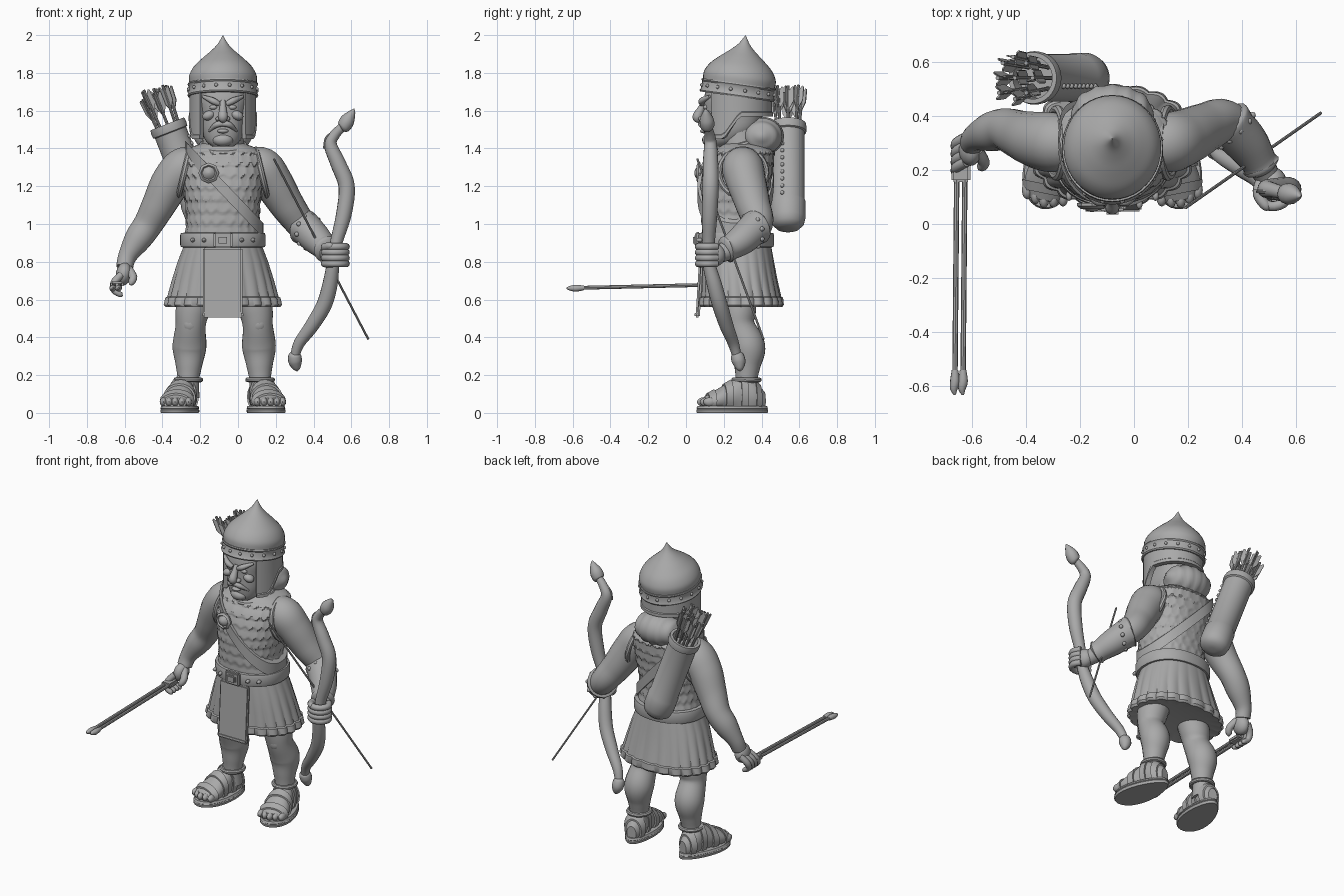
import bpy, bmesh, math, random
from mathutils import Vector, Matrix, Euler

if "Cube" in bpy.data.objects:
    bpy.data.objects.remove(bpy.data.objects["Cube"])
random.seed(3)
CX = -0.08                      # body centre line
TAU = 2 * math.pi
mat = bpy.data.materials.new("clay grey")
mat.diffuse_color = (0.4, 0.4, 0.4, 1)
mat.use_nodes = True
mat.node_tree.nodes["Principled BSDF"].inputs["Base Color"].default_value = mat.diffuse_color


def finish(name, bm, m=None):
    bmesh.ops.recalc_face_normals(bm, faces=bm.faces)
    me = bpy.data.meshes.new(name)
    bm.to_mesh(me)
    bm.free()
    if m:
        me.transform(m)
    me.materials.append(mat)
    ob = bpy.data.objects.new(name, me)
    bpy.context.collection.objects.link(ob)
    return ob


def grid(name, rows, m=None, caps=True, loop=False):
    """Skin closed rings of points."""
    bm = bmesh.new()
    vs = [[bm.verts.new(p) for p in r] for r in rows]
    n = len(rows[0])
    for i in range(len(rows) - (0 if loop else 1)):
        a, b = vs[i], vs[(i + 1) % len(rows)]
        for j in range(n):
            k = (j + 1) % n
            bm.faces.new((a[j], a[k], b[k], b[j]))
    if caps and not loop:
        bm.faces.new(vs[0])
        bm.faces.new(vs[-1])
    return finish(name, bm, m)


def spline(pts, sub):
    """Catmull-Rom through tuples of any length."""
    out = []
    P = [Vector(p) for p in pts]
    for i in range(len(P) - 1):
        a, b, c, d = P[max(i - 1, 0)], P[i], P[i + 1], P[min(i + 2, len(P) - 1)]
        for k in range(sub):
            t = k / sub
            out.append(0.5 * (2 * b + (c - a) * t + (2 * a - 5 * b + 4 * c - d) * t * t
                              + (3 * b - a - 3 * c + d) * t ** 3))
    return out + [P[-1]]


def tube(name, pts, n=14, sub=6, closed=False):
    """Round sweep through (x, y, z, radius) points."""
    S = pts if closed else spline(pts, sub)
    C = [Vector(p[:3]) for p in S]
    N, rows, L = None, [], len(C)
    for i, c in enumerate(C):
        t = (C[(i + 1) % L] - C[i - 1]) if closed else (C[min(i + 1, L - 1)] - C[max(i - 1, 0)])
        t.normalize()
        N = (N or t.orthogonal()) - t * (N or t.orthogonal()).dot(t)
        N.normalize()
        B, r = t.cross(N), max(S[i][3], 0.001)
        rows.append([c + r * (N * math.cos(TAU * j / n) + B * math.sin(TAU * j / n)) for j in range(n)])
    return grid(name, rows, loop=closed)


def ball(name, loc, size, rot=(0, 0, 0), seg=18):
    bm = bmesh.new()
    bmesh.ops.create_uvsphere(bm, u_segments=seg, v_segments=seg * 2 // 3, radius=1)
    return finish(name, bm, Matrix.LocRotScale(Vector(loc), Euler(rot), Vector(size)))


def box(name, loc, size, rot=(0, 0, 0), bevel=0.008):
    bm = bmesh.new()
    bmesh.ops.create_cube(bm, size=1, matrix=Matrix.Diagonal((*size, 1)))
    if bevel:
        bmesh.ops.bevel(bm, geom=bm.edges[:], offset=bevel, segments=2, affect='EDGES')
    return finish(name, bm, Matrix.LocRotScale(Vector(loc), Euler(rot), None))


def lathe(name, prof, m, n=40):
    return grid(name, [[(r * math.cos(TAU * j / n), r * math.sin(TAU * j / n), z) for j in range(n)]
                       for r, z in prof], m)


def ring(z, rx, ry, cy, n=72, e=1.0, bump=None):
    out = []
    for j in range(n):
        a = TAU * j / n
        c, s = math.cos(a), math.sin(a)
        k = 1 + (bump(a, z) if bump else 0)
        out.append((CX + rx * k * math.copysign(abs(c) ** e, c), cy + ry * k * math.copysign(abs(s) ** e, s), z))
    return out


# Torso with overlapping scale rows
def scales(a, z):
    if z > 1.385:
        return 0
    u = z / 0.062
    col = a / TAU * 24 + 0.5 * (math.floor(u) % 2)
    edge = (u % 1) - 0.35 * abs(2 * (col % 1) - 1) ** 2
    return 0.045 * (1 - edge % 1)

T = spline([(.9, .2, .17, .265), (1.05, .19, .17, .255), (1.2, .205, .18, .262), (1.32, .215, .175, .285),
            (1.39, .195, .15, .31), (1.43, .1, .1, .3)], 16)
grid("scale_tunic", [ring(*p, n=144, e=.85, bump=scales) for p in T])


# Shoulder strap lying on the torso along a slanted plane
def strap_pt(a, out, dz):
    z = 1.2
    for _ in range(12):
        p = min(T, key=lambda q: abs(q[0] - z))
        c, s = math.cos(a), math.sin(a)
        x = (p[1] + out) * math.copysign(abs(c) ** .85, c)
        z = min(.5 * z + .5 * (1.19 - 1.05 * x), 1.41)
    return (CX + x, p[3] + (p[2] + out) * math.copysign(abs(s) ** .85, s), z + dz)

grid("shoulder_strap", [[strap_pt(TAU * i / 72, o, d) for o, d in ((.0, -.04), (.02, -.04), (.02, .04), (0, .04))]
                        for i in range(72)], loop=True)
lathe("strap_brooch", [(.055, 0), (.055, .012), (.042, .022), (.035, .014), (.02, .03), (.001, .034)],
      Matrix.Translation((-.155, .078, 1.27)) @ Matrix.Rotation(math.pi / 2, 4, 'X'), 8)

# Belt, buckle and studs
grid("belt", [ring(z, rx, rx - .025, .265, e=.9) for z, rx in
              ((.875, .2), (.878, .222), (.89, .226), (.94, .226), (.952, .222), (.955, .2))])
box("belt_buckle", (CX, .063, .915), (.1, .03, .085))
box("buckle_plate", (CX, .046, .915), (.06, .02, .05))
for k in (-.16, -.1, .1, .16):
    ball("belt_stud", (CX + k, .075 + .5 * max(abs(k) - .1, 0), .915), (.012, .02, .012), seg=10)

# Pleated skirt and front flap
def pleat(a, z):
    t = max(0, min(1, (.88 - z) / .3))
    return t * (.05 * abs(math.sin(11 * a)) - .03)

grid("pleated_skirt", [ring(z, rx, ry, cy, n=176, e=.9, bump=pleat) for z, rx, ry, cy in
                       ((.89, .205, .18, .27), (.8, .24, .19, .275), (.7, .27, .2, .283), (.615, .292, .211, .29),
                        (.61, .302, .22, .29), (.572, .31, .224, .29), (.56, .3, .215, .29), (.575, .22, .15, .29))])
box("front_flap", (CX, .073, .69), (.21, .022, .37), (-.06, 0, 0))
box("flap_hem", (CX, .06, .52), (.216, .028, .03), (-.06, 0, 0))

# Neck and collar
tube("neck", [(CX, .3, 1.36, .12), (CX, .27, 1.55, .1)])
tube("collar", [(CX + .115 * math.cos(TAU * i / 32), .275 + .12 * math.sin(TAU * i / 32),
                 1.41 + .035 * math.sin(TAU * i / 32), .016) for i in range(32)], 8, closed=True)

# Head and face
H = spline([(1.41, .055, .05, .17), (1.44, .09, .095, .2), (1.5, .115, .14, .235), (1.58, .125, .155, .25),
            (1.66, .145, .16, .255), (1.73, .14, .15, .26)], 4)
grid("head", [ring(*p, n=40, e=.85) for p in H])
tube("nose", [(CX, .1, 1.65, .014), (CX, .08, 1.61, .019), (CX, .06, 1.565, .026), (CX, .08, 1.545, .012)])
ball("chin", (CX, .125, 1.445), (.055, .04, .035))
ball("lower_lip", (CX, .095, 1.492), (.03, .02, .012))
for s, side in ((-1, "right"), (1, "left")):
    tube(side + "_brow", [(CX + s * .02, .085, 1.635, .013), (CX + s * .055, .085, 1.653, .017),
                          (CX + s * .105, .125, 1.675, .008)], 10)
    ball(side + "_eye", (CX + s * .05, .105, 1.618), (.022, .015, .013))
    ball(side + "_nostril", (CX + s * .023, .085, 1.557), (.016, .02, .013))
    ball(side + "_cheekbone", (CX + s * .075, .12, 1.575), (.035, .03, .025), (0, s * .4, 0))
    tube(side + "_moustache", [(CX, .08, 1.53, .014), (CX + s * .035, .083, 1.525, .016),
                               (CX + s * .075, .12, 1.49, .005)], 10)

# Helmet with tilted rim, studs and cheek guards
HM = Matrix.Translation((CX, .275, 1.71)) @ Matrix.Rotation(-.14, 4, 'X') @ Matrix.Diagonal((1, 1.07, 1, 1))
dome = [tuple(p) for p in spline([(.179, .035), (.179, .075), (.155, .122), (.11, .167), (.064, .207),
                                  (.028, .245), (.001, .292)], 4)]
lathe("helmet", [(.165, -.036), (.184, -.036), (.188, -.028), (.183, -.02), (.181, .02), (.187, .028), (.185, .035)]
      + dome, HM)
for i in range(16):
    a = TAU * (i + .5) / 16
    ball("rim_stud", HM @ Vector((.183 * math.cos(a), .183 * math.sin(a), 0)), (.01,) * 3, seg=8)
rows = []
for i in range(41):
    t = i / 40 * 2 - 1                       # zero at the back of the head
    a = math.pi / 2 + t * math.radians(137)
    zb = 1.57 if abs(t) < .62 else 1.57 - .12 * min(1, (abs(t) - .62) / .2)
    q = lambda r, z: (CX + r * math.cos(a), .27 + r * 1.05 * math.sin(a), z)
    rows.append([q(.15, 1.71), q(.176, 1.71), q(.176, zb + .025), q(.181, zb + .02), q(.181, zb), q(.15, zb)])
grid("cheek_and_neck_guard", rows)

# Gathered hair at the nape
hair = ball("hair", (CX, .4, 1.465), (.155, .115, .1), seg=48)
for v in hair.data.vertices:
    d = v.co - Vector((CX, .4, 1.465))
    v.co += d * .03 * math.cos(110 * d.x)

# Legs and sandals
for s, side in ((-1, "right"), (1, "left")):
    X = lambda o: CX + .007 + s * o
    tube(side + "_leg", [(X(.12), .28, .7, .1), (X(.165), .28, .55, .092), (X(.178), .285, .46, .08),
                         (X(.184), .33, .35, .09), (X(.187), .325, .25, .07), (X(.19), .32, .17, .057),
                         (X(.19), .32, .08, .06)], 20)
    ball(side + "_kneecap", (X(.18), .23, .475), (.045, .03, .05))
    FM = Matrix.Translation((CX + s * .222, .245, 0)) @ Matrix.Rotation(s * .2, 4, 'Z')

    def foot_ring(y, w, h, g=0, n=20):
        return [((w + g) * math.cos(TAU * j / n), y, max(.03, .03 + h * .4 + (h * .6 + g) * math.sin(TAU * j / n)))
                for j in range(n)]
    F = spline([(-.16, .06, .05), (-.1, .084, .085), (-.02, .075, .13), (.05, .065, .165), (.12, .062, .14),
                (.175, .03, .08)], 6)
    grid(side + "_foot", [foot_ring(*p) for p in F], FM)
    sole = [(.105 - .02 * math.sin(TAU * j / 32) - .008, TAU * j / 32) for j in range(32)]
    grid(side + "_sandal_sole", [[((w - i) * math.cos(a), (.193 - i) * math.sin(a), z) for w, a in sole]
                                 for i, z in ((.004, 0), (0, .005), (0, .016), (.005, .02), (0, .024), (.006, .037))], FM)
    for k in (3, 10, 17, 24):
        grid(side + "_sandal_strap", [foot_ring(*F[k + d], g) for d, g in ((0, 0), (0, .01), (3, .01), (3, 0))], FM)
    for k in range(5):
        o = (k - 2) * .034
        ball(side + "_toe", FM @ Vector((o, -.155 + .5 * abs(o) ** 1.2, .058)), (.019, .035, .024), seg=12)
    tube(side + "_ankle_strap", [(X(.19) + .066 * math.cos(TAU * i / 24), .32 + .068 * math.sin(TAU * i / 24), .175, .013)
                                 for i in range(24)], 8, closed=True)
    # Arm-hole trim
    tube(side + "_armhole_trim", [(CX + s * (.205 - .03 * math.sin(TAU * i / 28)), .3 + .125 * math.cos(TAU * i / 28),
                                   1.27 + .125 * math.sin(TAU * i / 28), .016) for i in range(28)], 8, closed=True)

# Arms
tube("right_arm", [(-.2, .3, 1.31, .08), (-.28, .3, 1.3, .11), (-.355, .31, 1.22, .105), (-.42, .33, 1.1, .09),
                   (-.475, .35, 1.0, .078), (-.53, .34, .92, .072), (-.585, .32, .83, .05), (-.6, .3, .77, .045)], 20)
tube("left_arm", [(.04, .3, 1.31, .08), (.12, .3, 1.3, .11), (.185, .32, 1.22, .105), (.26, .355, 1.1, .092),
                  (.335, .38, 1.0, .08), (.42, .31, .92, .07), (.48, .2, .85, .05), (.5, .16, .835, .045)], 20)
tube("left_bracer", [(.335, .385, .99, .07), (.345, .375, .985, .094), (.365, .355, .97, .088), (.42, .295, .915, .08),
                     (.462, .23, .872, .066), (.47, .215, .865, .072), (.478, .2, .858, .05)], 20, 4)
for k in range(10):
    a = TAU * k / 10
    ball("bracer_stud", Vector((.375, .345, .96)) + .088 * (Vector((.6, .66, -.45)) * math.cos(a)
         + Vector((.4, .2, .89)) * math.sin(a)), (.013,) * 3, seg=8)

# Right hand with curled fingers
ball("right_palm", (-.605, .275, .735), (.042, .06, .062), (.4, .2, 0))
for k in range(4):
    y = .2 + .03 * k
    tube("right_finger", [(-.62, y + .03, .73, .02), (-.655, y + .01, .69, .02), (-.655, y - .01, .65, .018),
                          (-.62, y - .01, .625, .014), (-.61, y - .01, .622, .002)], 10, 4)
tube("right_thumb", [(-.58, .27, .76, .024), (-.555, .23, .72, .022), (-.565, .21, .69, .018), (-.575, .2, .68, .002)], 10, 4)

# Left fist around the bow
ball("left_palm", (.515, .15, .835), (.05, .06, .06))
for k in range(4):
    z = .79 + .03 * k
    tube("left_finger", [(.515 + .058 * math.cos(a), .12 + .055 * math.sin(a), z, .019)
                         for a in (.9, 0, -.9, -1.8, -2.7, -3.3)], 10, 3)
tube("left_thumb", [(.47, .16, .85, .022), (.46, .11, .875, .021), (.49, .065, .885, .018), (.505, .06, .885, .002)], 10, 4)

# Recurve bow with tip caps
tube("bow", [(.57, .11, 1.53, .022), (.515, .125, 1.475, .027), (.49, .13, 1.42, .034), (.53, .13, 1.32, .041),
             (.575, .13, 1.2, .043), (.56, .125, 1.05, .041), (.52, .12, .9, .033), (.505, .12, .8, .033),
             (.487, .15, .68, .04), (.455, .18, .57, .041), (.39, .215, .46, .037), (.325, .25, .37, .03),
             (.3, .27, .3, .024)], 16)
tube("bow_tip_upper", [(.55, .115, 1.505, .02), (.56, .113, 1.515, .036), (.58, .11, 1.55, .038), (.605, .105, 1.59, .018),
                       (.615, .1, 1.61, .002)])
tube("bow_tip_lower", [(.3, .265, .32, .02), (.3, .27, .305, .034), (.303, .28, .27, .036), (.31, .285, .235, .02),
                       (.312, .287, .22, .002)])
tube("string_end", [(.53, .12, 1.5, .008), (.47, .12, 1.46, .007), (.455, .12, 1.4, .005)], 8)
tube("bow_string", [(.19, .06, 1.345, .006), (.69, .41, .39, .006)], 8, 1)

# Held arrow: twin rods with end pieces
for x in (-.662, -.632):
    tube("held_arrow_rod", [(x + .007, .22, .68, .01), (x, -.57, .662, .01)], 8, 1)
    tube("held_arrow_nock", [(x, -.54, .662, .012), (x, -.58, .66, .018), (x - .004, -.61, .66, .014),
                             (x, -.632, .66, .004)], 10, 4)
box("held_arrow_grip", (-.64, .2, .68), (.07, .09, .03))

# Quiver, its rims and arrows
top, bot = Vector((-.375, .54, 1.53)), Vector((-.175, .54, 1.015))
ax = (top - bot).normalized()
QM = Matrix.Translation(bot) @ ax.to_track_quat('Z', 'Y').to_matrix().to_4x4()
L = (top - bot).length
lathe("quiver", [(.02, -.045), (.06, -.04), (.085, -.015), (.093, .02), (.093, .11), (.088, .12), (.088, L - .05),
                 (.097, L - .045), (.099, L - .02), (.095, L), (.078, L), (.074, L - .06)], QM)
for k in range(9):
    ball("quiver_stud", QM @ Vector((.03, .083, .13 + .04 * k)), (.011,) * 3, seg=8)
for k in range(9):
    a, r = TAU * k / 8, (.052 if k < 8 else 0)
    foot = Vector((r * math.cos(a), r * math.sin(a), L - .1))
    head = Vector((1.5 * foot.x, 1.4 * foot.y, L + random.uniform(.17, .22)))
    d = (head - foot).normalized()
    tube("quiver_arrow", [(*(QM @ foot), .008), (*(QM @ head), .008)], 8, 1)
    AM = QM @ Matrix.Translation(head) @ d.to_track_quat('Z', 'Y').to_matrix().to_4x4()
    for j in range(3):
        bm = bmesh.new()
        out = [(.0, -.14), (.03, -.085), (.03, -.01), (.022, -.005), (.0, -.035)]
        f = bm.faces.new([bm.verts.new((x, -.003, z)) for x, z in out])
        e = bmesh.ops.extrude_face_region(bm, geom=[f])["geom"]
        bmesh.ops.translate(bm, vec=(0, .006, 0), verts=[v for v in e if isinstance(v, bmesh.types.BMVert)])
        finish("arrow_feather", bm, AM @ Matrix.Rotation(TAU * j / 3 + k, 4, 'Z'))

# Smooth shading with crisp edges
bpy.ops.object.select_all(action='SELECT')
bpy.context.view_layer.objects.active = hair
bpy.ops.object.shade_smooth_by_angle(angle=math.radians(40))
